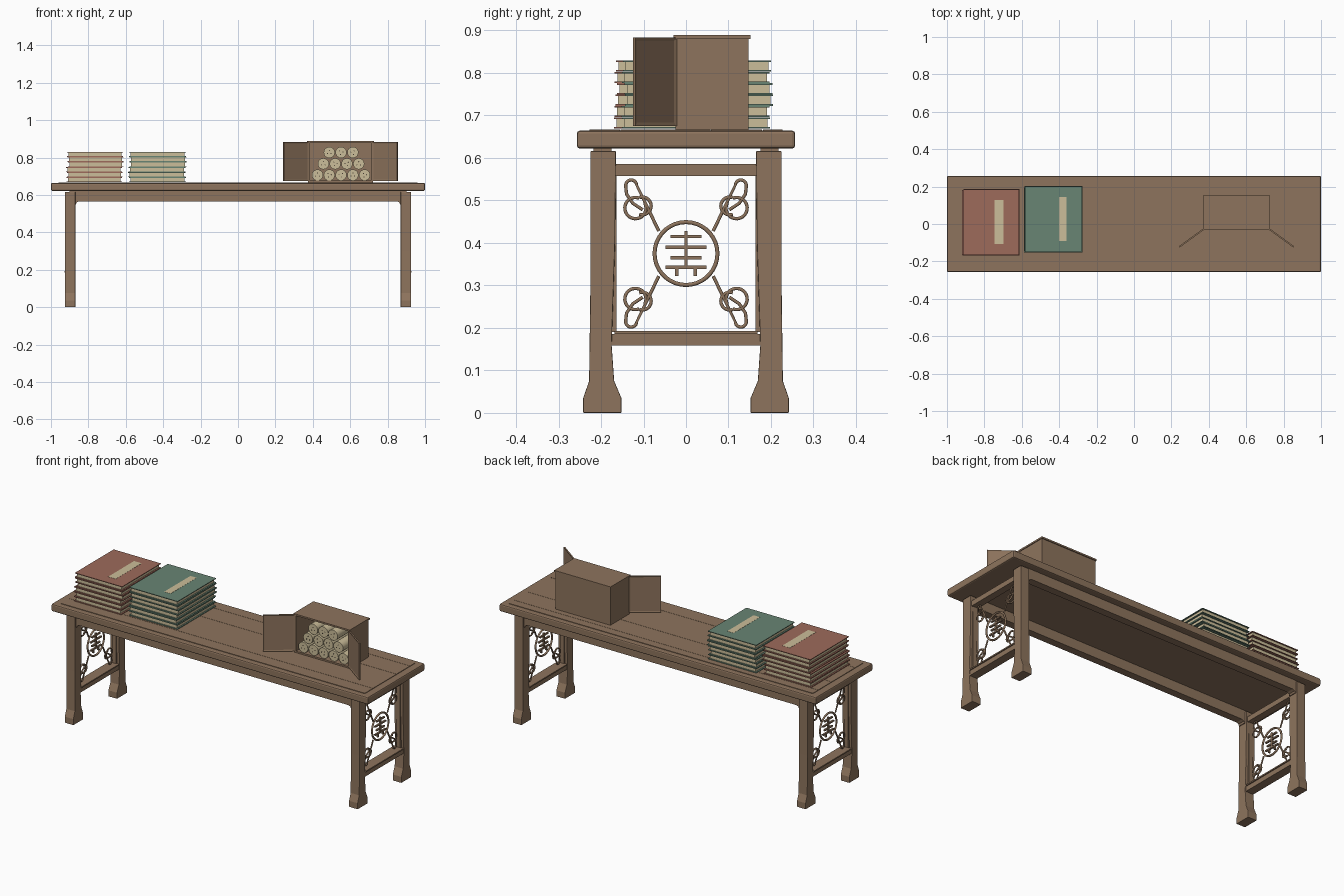
import bpy, bmesh, math, random
from mathutils import Matrix, Vector

if "Cube" in bpy.data.objects:
    bpy.data.objects.remove(bpy.data.objects["Cube"])

random.seed(4)


def mat(name, rgb):
    m = bpy.data.materials.new(name)
    m.diffuse_color = (*rgb, 1)
    m.use_nodes = True
    m.node_tree.nodes["Principled BSDF"].inputs["Base Color"].default_value = m.diffuse_color
    return m


WOOD = mat("brown wood", (0.27, 0.175, 0.11))
RED = mat("faded red", (0.34, 0.145, 0.105))
GREEN = mat("grey green", (0.14, 0.235, 0.175))
PAPER = mat("cream paper", (0.60, 0.51, 0.32))
DARK = mat("dark ink", (0.06, 0.045, 0.03))


def finish(bm, name, m, bevel=0, smooth=False):
    bmesh.ops.recalc_face_normals(bm, faces=bm.faces)
    me = bpy.data.meshes.new(name)
    bm.to_mesh(me)
    bm.free()
    me.materials.append(m)
    ob = bpy.data.objects.new(name, me)
    bpy.context.collection.objects.link(ob)
    if bevel:
        b = ob.modifiers.new("bevel", 'BEVEL')
        b.width, b.segments = bevel, 2
    if smooth:
        bpy.ops.object.select_all(action='DESELECT')
        ob.select_set(True)
        bpy.context.view_layer.objects.active = ob
        bpy.ops.object.shade_smooth_by_angle()
    return ob


def add_box(bm, x0, x1, y0, y1, z0, z1):
    M = Matrix.Translation(((x0 + x1) / 2, (y0 + y1) / 2, (z0 + z1) / 2)) @ \
        Matrix.Diagonal((x1 - x0, y1 - y0, z1 - z0, 1))
    bmesh.ops.create_cube(bm, size=1, matrix=M)


def box(name, m, *dims, bevel=0):
    bm = bmesh.new()
    add_box(bm, *dims)
    return finish(bm, name, m, bevel)


def prism(name, m, pts, axis, a, b, bevel=0):
    """Extrude a 2D profile along x (points are y,z) or y (points are x,z)."""
    bm = bmesh.new()
    put = (lambda p, t: (t, p[0], p[1])) if axis == 'x' else (lambda p, t: (p[0], t, p[1]))
    f = bm.faces.new([bm.verts.new(put(p, a)) for p in pts])
    r = bmesh.ops.extrude_face_region(bm, geom=[f])
    off = Vector((b - a, 0, 0) if axis == 'x' else (0, b - a, 0))
    bmesh.ops.translate(bm, vec=off, verts=[v for v in r['geom'] if isinstance(v, bmesh.types.BMVert)])
    return finish(bm, name, m, bevel)


def sweep(name, paths, x, r):
    """Round iron-like strips following y,z paths in an end panel."""
    cu = bpy.data.curves.new(name, 'CURVE')
    cu.dimensions = '3D'
    cu.bevel_depth, cu.bevel_resolution, cu.use_fill_caps = r, 1, True
    for pts, closed in paths:
        s = cu.splines.new('POLY')
        s.points.add(len(pts) - 1)
        for p, (y, z) in zip(s.points, pts):
            p.co = (x, y, z, 1)
        s.use_cyclic_u = closed
    cu.materials.append(WOOD)
    ob = bpy.data.objects.new(name, cu)
    bpy.context.collection.objects.link(ob)


def arc(cy, cz, r, a0, a1, n=14):
    return [(cy + r * math.cos(math.radians(a0 + (a1 - a0) * i / n)),
             cz + r * math.sin(math.radians(a0 + (a1 - a0) * i / n))) for i in range(n + 1)]


# table top with thin raised planks
box("table_top", WOOD, -1, 1, -0.257, 0.257, 0.622, 0.664, bevel=0.007)
seams = [-0.228, -0.155, 0.058, 0.18, 0.228]
for i in range(4):
    box(f"top_plank_{i}", WOOD, -0.96, 0.96, seams[i] + 0.0008, seams[i + 1] - 0.0008, 0.66, 0.667)

# legs with flared feet, and long aprons with softened corners
leg = [(0.152, 0), (0.242, 0), (0.242, 0.035), (0.228, 0.075), (0.225, 0.3), (0.225, 0.616),
       (0.165, 0.616), (0.167, 0.4), (0.175, 0.16), (0.169, 0.075), (0.152, 0.035)]
apron = [(-0.9, 0.625), (-0.9, 0.55), (-0.866, 0.55), (-0.862, 0.56), (-0.85, 0.566)]
apron += [(-x, z) for x, z in reversed(apron)]
for sy in (-1, 1):
    side = "front" if sy < 0 else "back"
    for sx in (-1, 1):
        prism(f"{side}_leg_{sx}", WOOD, [(y * sy, z) for y, z in leg], 'x', sx * 0.87, sx * 0.925, 0.002)
    prism(f"{side}_apron", WOOD, apron, 'y', sy * 0.175, sy * 0.218)

# end panels: rails, slim inner posts and scrollwork
for sx in (-1, 1):
    x = sx * 0.898
    box(f"upper_rail_{sx}", WOOD, x - 0.02, x + 0.02, -0.17, 0.17, 0.557, 0.586)
    box(f"lower_rail_{sx}", WOOD, x - 0.024, x + 0.024, -0.176, 0.176, 0.159, 0.186)
    box(f"lower_rail_cap_{sx}", WOOD, x - 0.03, x + 0.03, -0.168, 0.168, 0.186, 0.193)
    for sy in (-1, 1):
        box(f"inner_post_{sx}_{sy}", WOOD, x - 0.012, x + 0.012,
            *sorted((sy * 0.163, sy * 0.174)), 0.19, 0.557)
    sweep(f"medallion_ring_{sx}", [(arc(0, 0.375, 0.074, 0, 350, 35), True)], x, 0.0055)
    # geometric lattice inside the ring
    bm = bmesh.new()
    for y0, y1, z in [(-0.036, 0.036, 0.415), (-0.048, 0.048, 0.39), (-0.036, 0.036, 0.365),
                      (-0.048, 0.048, 0.343)]:
        add_box(bm, x - 0.005, x + 0.005, y0, y1, z - 0.004, z + 0.004)
    for y, z0, z1 in [(0, 0.343, 0.428), (-0.022, 0.322, 0.343), (0.022, 0.322, 0.343)]:
        add_box(bm, x - 0.005, x + 0.005, y - 0.004, y + 0.004, z0, z1)
    finish(bm, f"medallion_lattice_{sx}", WOOD)
    # one corner motif mirrored to all four corners
    motif = [[(0.064, 0.428), (0.09, 0.482), (0.117, 0.538)] + arc(0.129, 0.535, 0.013, 165, 0)
             + [(0.14, 0.515), (0.125, 0.493), (0.102, 0.478)],
             arc(0.119, 0.482, 0.025, -100, 110), arc(0.119, 0.482, 0.025, 150, 265, 8),
             arc(0.103, 0.487, 0.021, 70, 290)]
    paths = [([(y * sy, 0.375 + (z - 0.375) * sz) for y, z in p], False)
             for p in motif for sy in (-1, 1) for sz in (-1, 1)]
    sweep(f"corner_scrollwork_{sx}", paths, x, 0.0045)


# book stacks: thin covers around cream page blocks, slightly shuffled
def stack(name, m, x0, x1, y0, y1, label):
    pitch = 0.0268
    for i in range(6):
        z = 0.669 + i * pitch
        dx, dy = (0, 0) if i == 5 else (random.uniform(-0.006, 0.006), random.uniform(-0.005, 0.005))
        bm = bmesh.new()
        for c in (z, z + pitch - 0.0042):
            add_box(bm, x0 + dx, x1 + dx, y0 + dy, y1 + dy, c, c + 0.0038)
        finish(bm, f"{name}_covers_{i}", m)
        box(f"{name}_pages_{i}", PAPER, x0 + dx + 0.008, x1 + dx - 0.008,
            y0 + dy + 0.006, y1 + dy - 0.006, z + 0.003, z + pitch - 0.004)
    top = 0.669 + 6 * pitch - 0.0006
    box(f"{name}_label", PAPER, *label, top - 0.001, top + 0.001)


stack("red_book", RED, -0.914, -0.616, -0.165, 0.184, (-0.745, -0.697, -0.107, 0.127))
stack("green_book", GREEN, -0.583, -0.278, -0.148, 0.2, (-0.402, -0.362, -0.092, 0.145))

# open-fronted cabinet
box("cabinet_back", WOOD, 0.374, 0.722, 0.138, 0.147, 0.667, 0.881)
box("cabinet_left_side", WOOD, 0.374, 0.384, -0.025, 0.147, 0.667, 0.881)
box("cabinet_right_side", WOOD, 0.712, 0.722, -0.025, 0.147, 0.667, 0.881)
box("cabinet_floor", WOOD, 0.374, 0.722, -0.025, 0.147, 0.667, 0.676)
box("cabinet_roof", WOOD, 0.37, 0.726, -0.029, 0.152, 0.88, 0.889)

# swung doors with recessed panels
for sx, hinge in ((-1, 0.376), (1, 0.72)):
    bm = bmesh.new()
    add_box(bm, 0, 0.165, -0.004, 0.004, 0.675, 0.883)
    broad = [f for f in bm.faces if abs(f.normal.y) > 0.9]
    bmesh.ops.inset_individual(bm, faces=broad, thickness=0.011, depth=-0.0025)
    ang = math.radians(-36 if sx > 0 else 216)
    bm.transform(Matrix.Translation((hinge, -0.025, 0)) @ Matrix.Rotation(ang, 4, 'Z'))
    finish(bm, f"cabinet_door_{sx}", WOOD)


# paper scrolls piled in a pyramid, with dark roller gaps on the ends
def rod(bm, cx, cz, r, y0, y1, n):
    M = Matrix.Translation((cx, (y0 + y1) / 2, cz)) @ Matrix.Rotation(math.pi / 2, 4, 'X')
    bmesh.ops.create_cone(bm, cap_ends=True, segments=n, radius1=r, radius2=r, depth=y1 - y0, matrix=M)


rolls, cores = bmesh.new(), bmesh.new()
for row, count in enumerate((5, 4, 3)):
    for k in range(count):
        cx, cz = 0.551 + (k - (count - 1) / 2) * 0.063, 0.706 + row * 0.0605
        y0 = -0.018 + random.uniform(-0.004, 0.004)
        rod(rolls, cx, cz, 0.030, y0, 0.135, 20)
        for a in (90, 210, 330):
            a = math.radians(a + 40 * k)
            rod(cores, cx + 0.011 * math.cos(a), cz + 0.011 * math.sin(a), 0.003, y0 - 0.001, y0 + 0.002, 8)
finish(rolls, "paper_scrolls", PAPER, smooth=True)
finish(cores, "scroll_end_marks", DARK)
